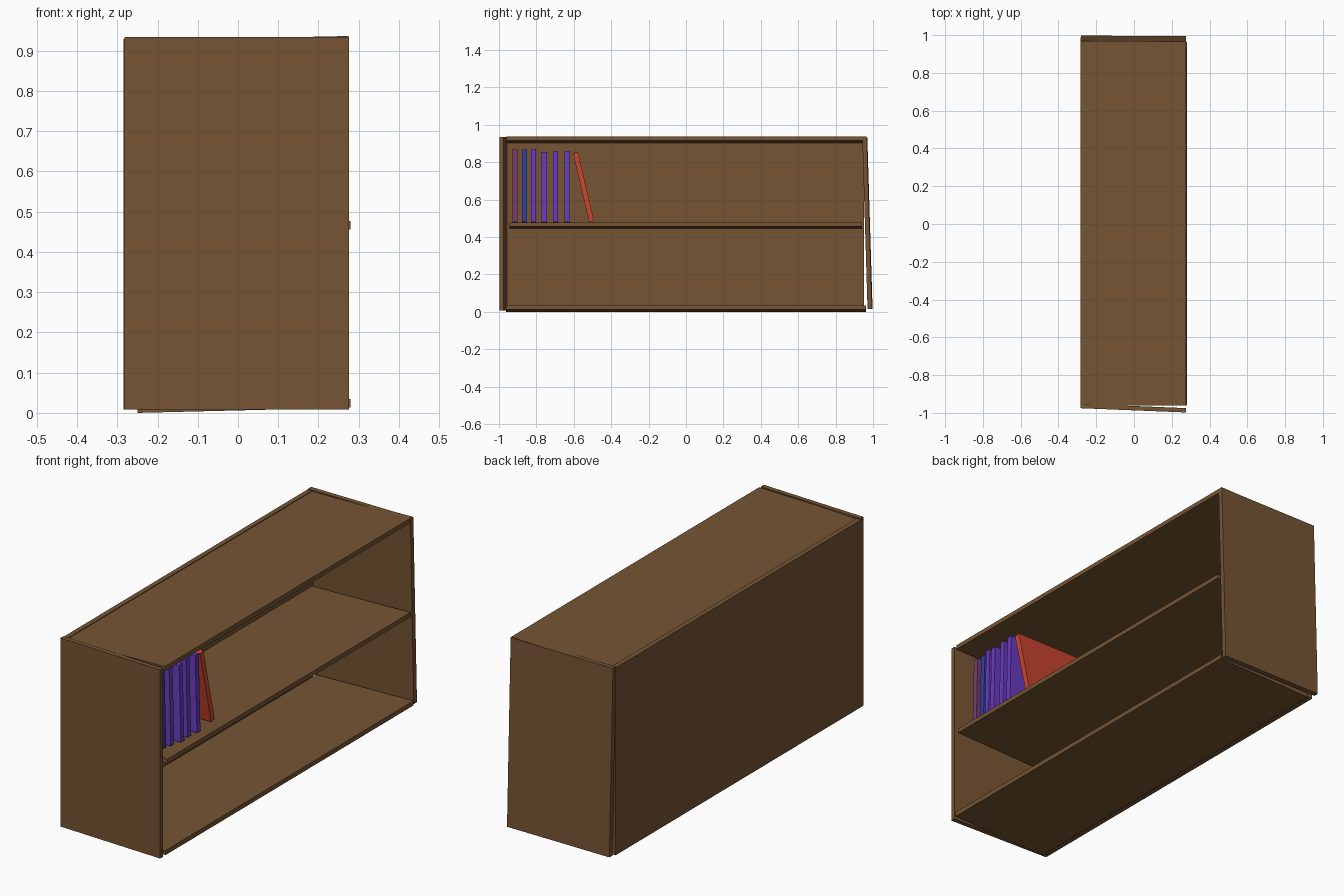
import bpy
from math import radians

if "Cube" in bpy.data.objects:
    bpy.data.objects.remove(bpy.data.objects["Cube"])


def material(name, rgb):
    m = bpy.data.materials.new(name)
    m.diffuse_color = (*rgb, 1)
    m.use_nodes = True
    m.node_tree.nodes["Principled BSDF"].inputs["Base Color"].default_value = m.diffuse_color
    return m


def box(name, center, size, mat, rot=(0, 0, 0)):
    bpy.ops.mesh.primitive_cube_add(size=1, location=center)
    ob = bpy.context.object
    ob.name = name
    ob.scale = size
    ob.rotation_euler = [radians(a) for a in rot]
    ob.data.materials.append(mat)
    return ob


wood = material("brown_wood", (0.18, 0.09, 0.034))
red = material("red_cover", (0.60, 0.06, 0.03))
purple = material("purple_cover", (0.14, 0.045, 0.52))
blue = material("blue_cover", (0.035, 0.05, 0.32))
plum = material("plum_cover", (0.19, 0.045, 0.17))

# Crooked cabinet: the open side faces +x
box("back_panel", (-0.272, -0.007, 0.469), (0.024, 1.92, 0.92), wood)
box("near_side", (-0.003, -0.975, 0.471), (0.558, 0.023, 0.926), wood, (0, 0, -2.3))
box("far_side", (-0.003, 0.970, 0.474), (0.558, 0.024, 0.918), wood, (1.75, 0, -0.3))

# Three boards, all tipped slightly up towards the opening
TILT = -1.4
box("top_board", (0.0, 0.002, 0.920), (0.55, 1.925, 0.022), wood, (0, -1.2, 0))
box("middle_shelf", (0.012, -0.002, 0.460), (0.535, 1.885, 0.022), wood, (0, TILT, 0))
box("bottom_board", (0.015, 0.001, 0.0175), (0.53, 1.925, 0.022), wood, (0, TILT, 0))

# Upright books: centre y, top z, front x, cover
books = [(-0.915, 0.866, 0.20, plum), (-0.863, 0.862, 0.20, blue),
         (-0.815, 0.866, 0.21, purple), (-0.758, 0.850, 0.225, purple),
         (-0.698, 0.856, 0.22, purple), (-0.637, 0.854, 0.228, purple)]
DEPTH, BASE = 0.41, 0.475
for i, (y, top, front, mat) in enumerate(books):
    box(f"book_{i + 1}", (front - DEPTH / 2, y, (top + BASE) / 2),
        (DEPTH, 0.027, top - BASE), mat, (0, TILT, 0))

# Leaning book at the end of the row
box("leaning_book", (0.217 - DEPTH / 2, -0.548, 0.667), (DEPTH, 0.027, 0.378), red, (13.2, 0, 0))
